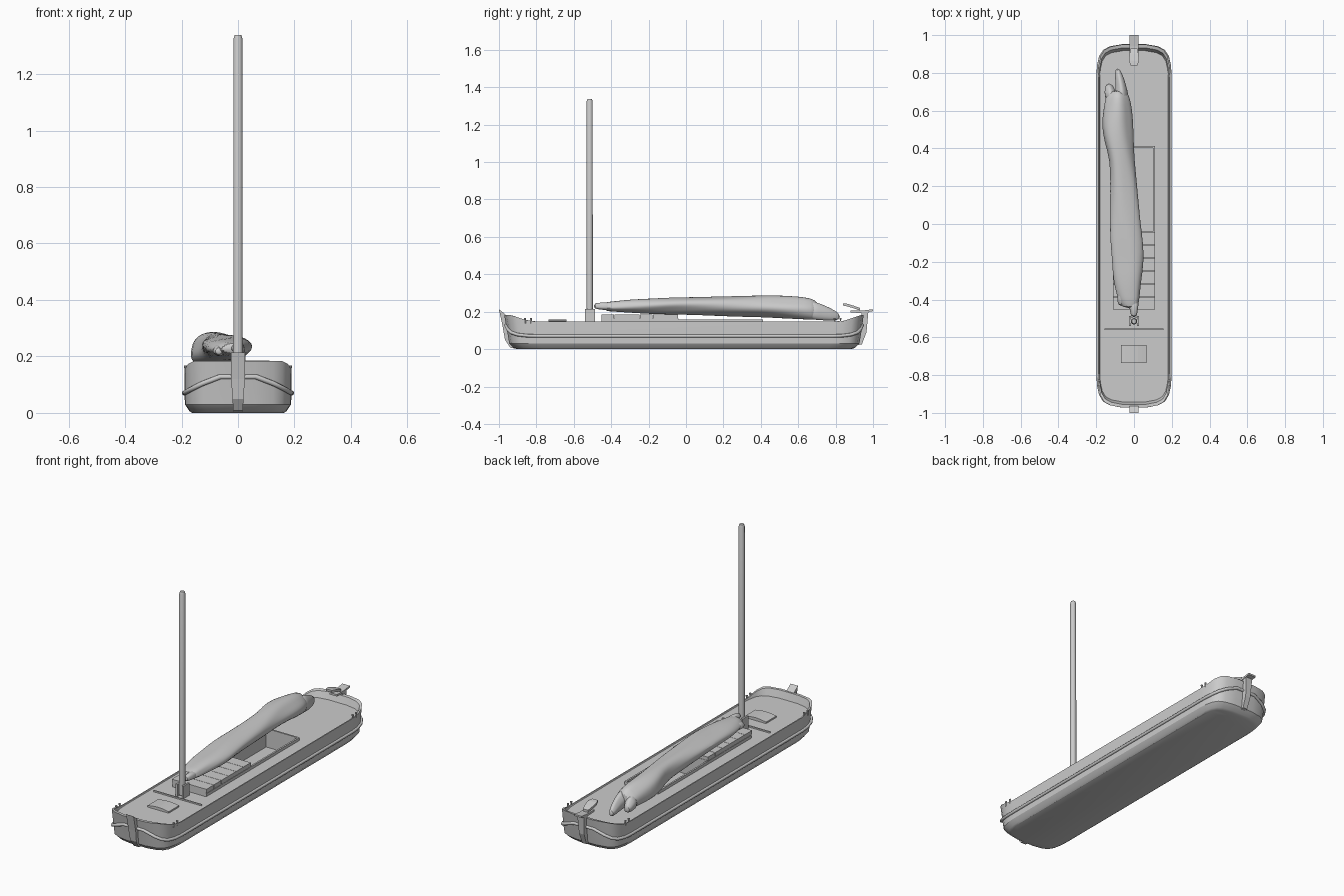
import bpy, bmesh, math
from mathutils import Vector

if "Cube" in bpy.data.objects:
    bpy.data.objects.remove(bpy.data.objects["Cube"])


def finish(name, bm, smooth=None):
    bmesh.ops.recalc_face_normals(bm, faces=bm.faces)
    me = bpy.data.meshes.new(name)
    bm.to_mesh(me)
    bm.free()
    ob = bpy.data.objects.new(name, me)
    bpy.context.collection.objects.link(ob)
    if smooth:
        bpy.ops.object.select_all(action='DESELECT')
        ob.select_set(True)
        bpy.context.view_layer.objects.active = ob
        bpy.ops.object.shade_smooth_by_angle(angle=math.radians(smooth))
    return ob


def loft(name, rings, cap=True, closed=False, smooth=None):
    bm = bmesh.new()
    vs = [[bm.verts.new(p) for p in r] for r in rings]
    n = len(vs[0])
    pairs = list(zip(vs, vs[1:])) + ([(vs[-1], vs[0])] if closed else [])
    for a, b in pairs:
        for i in range(n):
            bm.faces.new((a[i], a[(i + 1) % n], b[(i + 1) % n], b[i]))
    if cap and not closed:
        bm.faces.new(vs[0])
        bm.faces.new(vs[-1])
    return finish(name, bm, smooth)


def box(name, x0, x1, y0, y1, z0, z1):
    rect = [(x0, y0), (x1, y0), (x1, y1), (x0, y1)]
    return loft(name, [[(x, y, z) for x, y in rect] for z in (z0, z1)])


def cyl(name, x, y, levels, n=8, smooth=None):
    return loft(name, [[(x + r * math.cos((i + .5) * math.tau / n),
                         y + r * math.sin((i + .5) * math.tau / n), z)
                        for i in range(n)] for z, r in levels], smooth=smooth)


# plan outline of the hull: rounded ends, longer at the bow
QUARTER = [(1, .80), (.985, .855), (.93, .905), (.83, .937), (.66, .955), (.33, .967)]


def outline(w, bow, stern):
    pts = []
    for sx, sy, seq in ((1, 1, QUARTER), (-1, 1, QUARTER[::-1]),
                        (-1, -1, QUARTER), (1, -1, QUARTER[::-1])):
        end = stern if sy > 0 else bow
        for x, y in seq:
            pts.append((sx * x * w, sy * (y + (end - .97) * (y - .5) / .47)))
    return pts


def rise(y, amount):
    return amount * min(1, max(0, (abs(y) - .83) / .11))


# hull shell with raised bulwarks at both ends
levels = [(.163, .905, .885, 0, 0), (.172, .925, .905, .006, 0), (.188, .948, .93, .03, 0),
          (.19, .958, .94, .08, .01), (.19, .975, .953, .147, .036),
          (.184, .958, .935, .147, .036), (.181, .945, .92, .141, 0)]
hull = loft("hull", [[(x, y, z + rise(y, r)) for x, y in outline(w, b, s)]
                     for w, b, s, z, r in levels], smooth=30)

# open cargo hold cut into the deck
cutter = box("hold_cutter", -.1, .1, -.04, .403, .05, .3)
cutter.hide_render = True
cutter.hide_viewport = True
mod = hull.modifiers.new("hold", 'BOOLEAN')
mod.operation = 'DIFFERENCE'
mod.object = cutter
mod.solver = 'EXACT'

# rubbing wale round the hull, sweeping up at the ends
path = []
for x, y in outline(.19, .966, .946):
    up = .07 * (1 - min(1, abs(x) / .19) ** 1.6) if abs(y) > .82 else 0
    path.append(Vector((x, y, .07 + up)))
rings = []
for i, p in enumerate(path):
    t = (path[(i + 1) % len(path)] - path[i - 1]).normalized()
    out = t.cross(Vector((0, 0, 1))).normalized()
    up = out.cross(t)
    rings.append([p + .009 * (math.cos(a * math.tau / 8) * out + math.sin(a * math.tau / 8) * up)
                  for a in range(8)])
loft("wale", rings, closed=True, smooth=50)

# stem post at the bow
stem = [(-.9, 0), (-.94, .008), (-.968, .05), (-.98, .12), (-1, .213),
        (-.965, .185), (-.945, .12), (-.92, .04)]
loft("stem_post", [[(s * (.016 + .008 * min(1, z / .1)), y, z) for y, z in stem] for s in (-1, 1)])

# stern post, rudder head and tiller
loft("stern_post", [[(s * (.013 + .04 * z), y, z) for y, z in
                     [(.9, .02), (.94, .025), (.965, .09), (.975, .2), (.94, .2), (.925, .09)]]
                    for s in (-1, 1)])
loft("rudder_head", [[(s * .024, y, z) for y, z in
                      [(.88, .196), (.94, .193), (1, .203), (1, .213), (.94, .206), (.88, .207)]]
                     for s in (-1, 1)])
loft("tiller", [[(-w, y, z), (w, y, z), (w, y, z + h), (-w, y, z + h)] for y, z, w, h in
                [(.84, .233, .018, .012), (.865, .228, .027, .014),
                 (.9, .217, .024, .014), (.93, .206, .017, .014)]])

# hatch coaming and cover boards
box("coaming_left", -.11, -.1, -.45, .413, .138, .158)
box("coaming_right", .1, .11, -.45, .413, .138, .158)
box("coaming_aft", -.1, .1, .403, .413, .138, .158)
box("hatch_base", -.108, .108, -.452, -.04, .138, .165)
N = 6
for i in range(N):
    y = -.452 + i * .412 / N
    box(f"hatch_board_{i + 1}", -.112, .112, y, y + .412 / N - .002, .165, .185)

# foredeck hatch with cambered lid, and deck beam
arc = [(-.07 + .136 * i / 6, .15 + .008 * math.sin(math.pi * i / 6)) for i in range(7)]
loft("fore_hatch", [[(x, y, z) for x, z in [(-.07, .138)] + arc + [(.066, .138)]]
                    for y in (-.735, -.64)])
box("deck_beam", -.155, .155, -.56, -.553, .138, .149)

# bollard pairs on the rails
for sx in (-1, 1):
    for y in (-.86, -.828, .795, .826):
        cyl("bollard", sx * .186, y, [(.138, .004), (.158, .004), (.16, .006), (.167, .006)])

# mast and its tabernacle
cyl("mast", 0, -.515, [(.15, .0175), (1.325, .0165), (1.338, .012)], 12, 40)
for sx in (-1, 1):
    xs = sorted((sx * .015, sx * .026))
    box("tabernacle_cheek", xs[0], xs[1], -.54, -.487, .138, .214)
box("tabernacle_back", -.015, .015, -.497, -.487, .138, .19)


# furled sail bundle: lofted cloth with folds
def cloth(name, stations, fold):
    rings = []
    for x0, x1, y, z0, z1 in stations:
        ring = []
        for i in range(18):
            a = i * math.tau / 18
            r = 1 + fold * math.sin(3 * a + 5 * y) + fold * .6 * math.sin(5 * a - 9 * y)
            ring.append(((x0 + x1) / 2 + (x1 - x0) / 2 * r * math.cos(a), y,
                         (z0 + z1) / 2 + (z1 - z0) / 2 * r * math.sin(a)))
        rings.append(ring)
    ob = loft(name, rings, smooth=60)
    sub = ob.modifiers.new("smooth", 'SUBSURF')
    sub.levels = sub.render_levels = 1


cloth("furled_sail", [(-.06, .025, -.45, .207, .25), (-.085, .032, -.39, .2, .255),
                      (-.108, .043, -.3, .196, .266), (-.115, .056, -.2, .19, .27),
                      (-.123, .05, -.1, .187, .277), (-.127, .033, 0, .185, .28),
                      (-.129, .017, .2, .178, .283), (-.13, .0, .34, .172, .286),
                      (-.16, -.005, .43, .168, .288), (-.176, -.007, .52, .16, .284),
                      (-.165, -.01, .6, .156, .278), (-.152, -.02, .67, .152, .268),
                      (-.135, -.04, .71, .155, .25)], .07)
cloth("sail_end_long", [(-.11, -.02, .65, .155, .262), (-.095, -.035, .71, .152, .245),
                        (-.1, -.05, .77, .15, .22), (-.1, -.075, .825, .155, .19)], .05)
cloth("sail_end_short", [(-.155, -.07, .65, .155, .25), (-.157, -.095, .7, .155, .235),
                         (-.15, -.115, .745, .16, .2)], .05)
cloth("sail_tack_centre", [(-.03, .03, -.4, .205, .25), (-.022, .022, -.45, .21, .25),
                           (-.015, .015, -.495, .215, .245)], .05)
cloth("sail_tack_side", [(-.088, -.04, -.36, .2, .25), (-.09, -.05, -.4, .2, .24),
                         (-.08, -.055, -.435, .205, .232)], .05)
